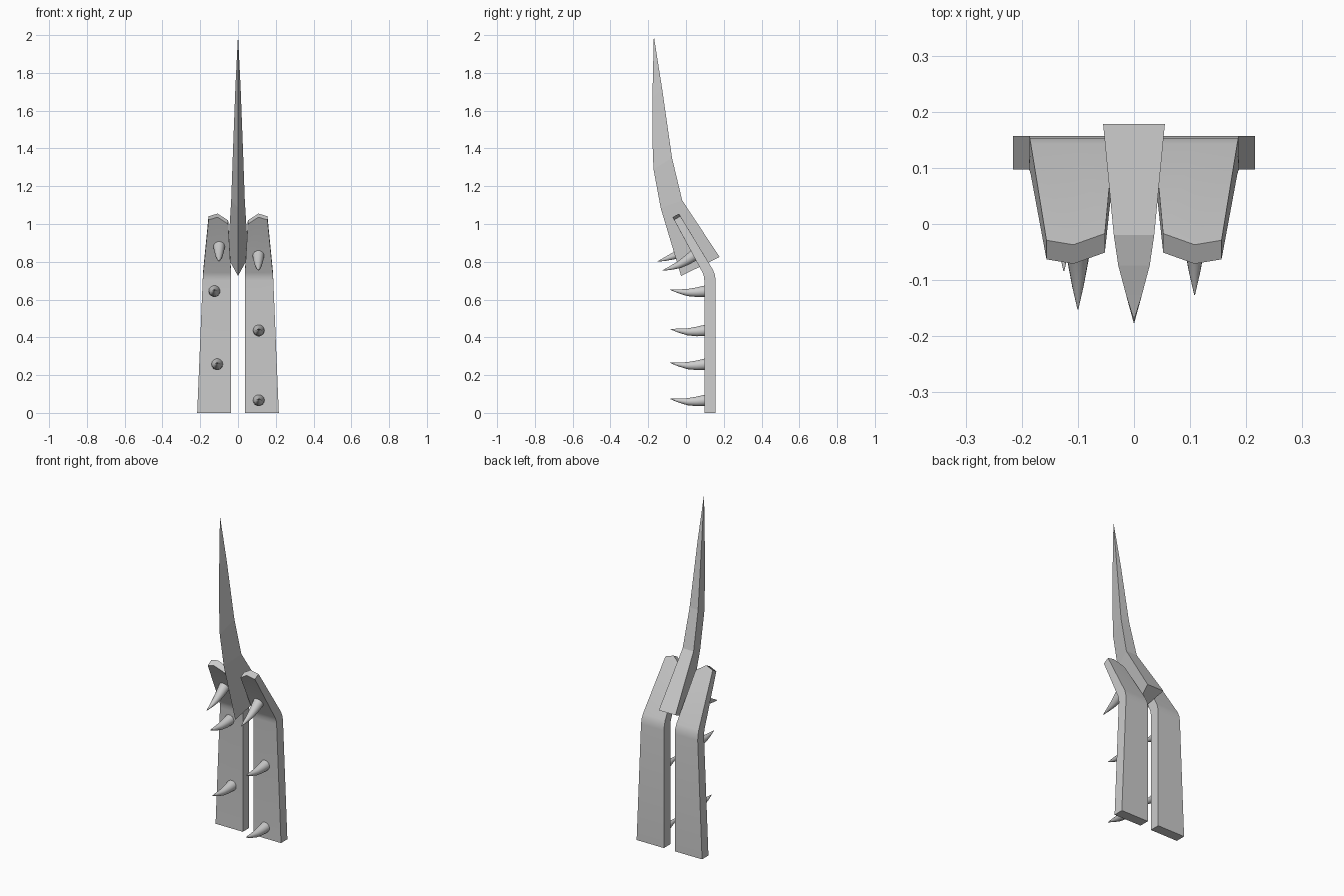
import bpy, bmesh
from math import sin, cos, pi, radians
from mathutils import Vector

if "Cube" in bpy.data.objects:
    bpy.data.objects.remove(bpy.data.objects["Cube"])


def loft(name, rings, smooth=None):
    """Skin a list of closed rings (equal point counts) and cap both ends."""
    bm = bmesh.new()
    rows = [[bm.verts.new(p) for p in ring] for ring in rings]
    n = len(rows[0])
    for a, b in zip(rows, rows[1:]):
        for i in range(n):
            j = (i + 1) % n
            bm.faces.new((a[i], a[j], b[j], b[i]))
    bm.faces.new(rows[0])
    bm.faces.new(rows[-1])
    bmesh.ops.remove_doubles(bm, verts=bm.verts, dist=1e-5)
    bmesh.ops.recalc_face_normals(bm, faces=bm.faces)
    mesh = bpy.data.meshes.new(name)
    bm.to_mesh(mesh)
    bm.free()
    obj = bpy.data.objects.new(name, mesh)
    bpy.context.collection.objects.link(obj)
    if smooth:
        bpy.ops.object.select_all(action='DESELECT')
        obj.select_set(True)
        bpy.context.view_layer.objects.active = obj
        bpy.ops.object.shade_smooth_by_angle(angle=radians(smooth))
    return obj


# Bent plates: (front y, front z, back y, back z, inner x, outer x)
LEVELS = [(0.097, 0.0, 0.157, 0.0, 0.036, 0.216),
          (0.097, 0.70, 0.157, 0.70, 0.036, 0.187),
          (0.095, 0.722, 0.153, 0.73, 0.036, 0.186),
          (0.088, 0.742, 0.143, 0.757, 0.037, 0.184)]


def plate(name, side):
    rings = []
    for fy, fz, by, bz, xi, xo in LEVELS:
        xs = [side * x for x in (xi, (xi + xo) / 2, xo)]
        rings.append([(x, fy, fz) for x in xs] + [(x, by, bz) for x in reversed(xs)])
    # pointed top edge: x, front y, front z
    top = [(0.052, -0.051, 1.000), (0.108, -0.071, 1.036), (0.156, -0.063, 1.022)]
    rings.append([(side * x, y, z) for x, y, z in top] +
                 [(side * x, y + 0.034, z + 0.019) for x, y, z in reversed(top)])
    loft(name, rings, 20)


plate("left_plate", -1)
plate("right_plate", 1)

# Central blade: sharp front edge, flat back (front y, z, back y, z, half width)
BLADE = [(-0.026, 0.725, 0.178, 0.825, 0.055),
         (-0.134, 1.085, -0.020, 1.125, 0.036),
         (-0.172, 1.29, -0.074, 1.35, 0.028),
         (-0.178, 1.45, -0.104, 1.56, 0.020),
         (-0.178, 1.66, -0.127, 1.72, 0.014),
         (-0.1705, 1.99, -0.1695, 1.99, 0.0005)]
loft("blade", [[(0, fy, fz), (w, by, bz), (-w, by, bz)] for fy, fz, by, bz, w in BLADE])

# Curved spikes: (distance out, rise, radius)
SPIKE = [(-0.006, 0.0, 0.031), (0.04, -0.006, 0.026), (0.09, -0.008, 0.019),
         (0.14, -0.001, 0.010), (0.181, 0.007, 0.0008)]


def spike(name, x, y, z, tilt=0):
    t = radians(tilt)
    out = Vector((0, -cos(t), -sin(t)))
    up = Vector((0, -sin(t), cos(t)))
    side = Vector((1, 0, 0))
    rings = []
    for d, rise, r in SPIKE:
        c = Vector((x, y, z)) + out * d + up * rise
        rings.append([c + side * r * cos(2 * pi * i / 14) + up * r * sin(2 * pi * i / 14)
                      for i in range(14)])
    loft(name, rings, 40)


for i, (x, z) in enumerate([(0.11, 0.067), (-0.11, 0.258), (0.11, 0.437), (-0.125, 0.645)]):
    spike(f"lower_spike_{i + 1}", x, 0.097, z)
spike("upper_left_spike", -0.10, 0.011, 0.88, 28)
spike("upper_right_spike", 0.108, 0.037, 0.832, 28)
